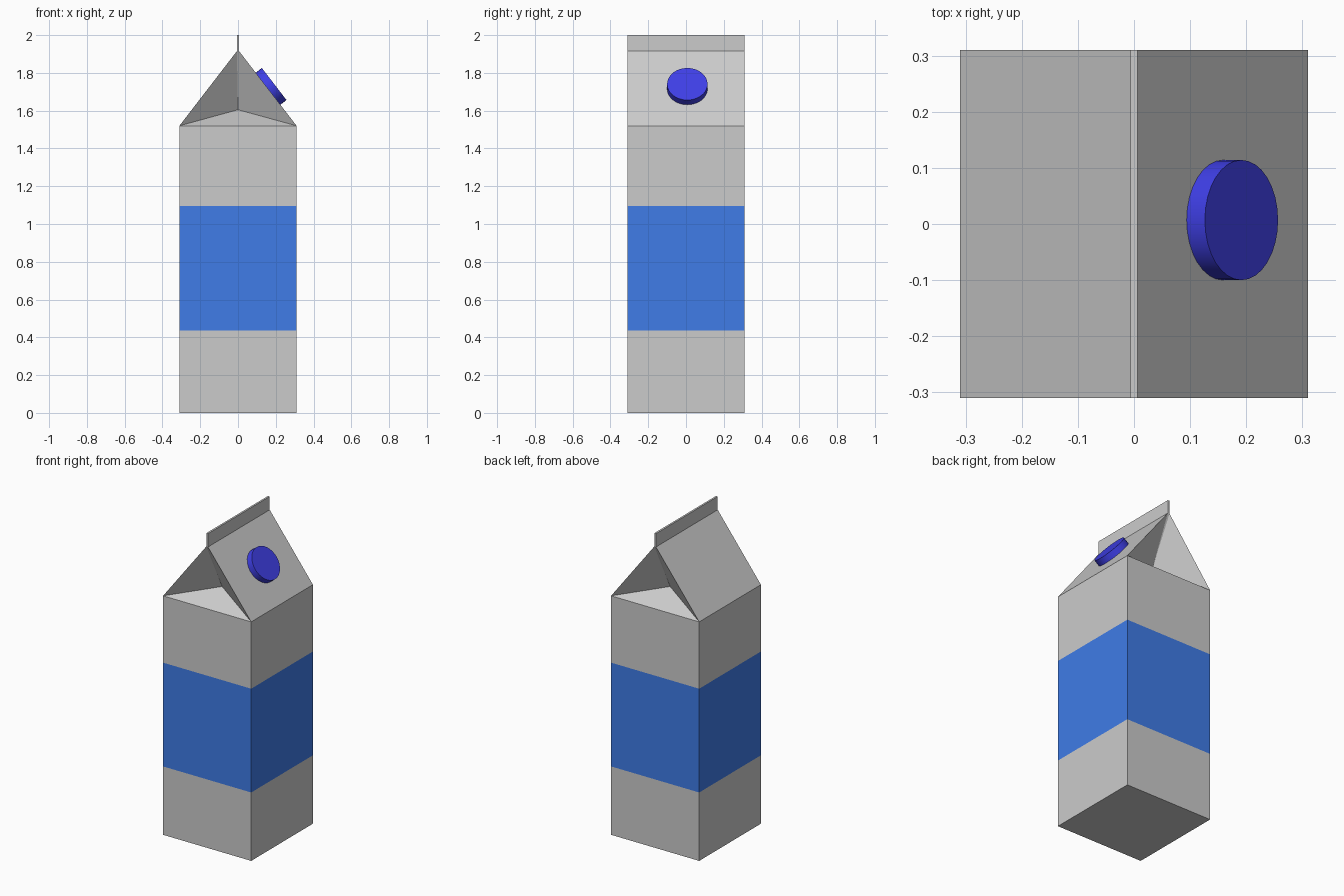
import bpy, bmesh, math
from mathutils import Vector

if "Cube" in bpy.data.objects:
    bpy.data.objects.remove(bpy.data.objects["Cube"])

H = 0.31                      # half width of the carton
FIN = 0.006                   # half thickness of the top seal
BAND_LOW, BAND_HIGH = 0.435, 1.095
EAVE, RIDGE, TOP = 1.52, 1.915, 2.0


def material(name, rgb):
    mat = bpy.data.materials.new(name)
    mat.diffuse_color = (*rgb, 1)
    mat.use_nodes = True
    mat.node_tree.nodes["Principled BSDF"].inputs["Base Color"].default_value = mat.diffuse_color
    return mat


def ring(bm, hx, z):
    return [bm.verts.new((sx * hx, sy * H, z))
            for sx, sy in ((-1, -1), (1, -1), (1, 1), (-1, 1))]


def walls(bm, low, high, sides=range(4)):
    for i in sides:
        j = (i + 1) % 4
        bm.faces.new((low[i], low[j], high[j], high[i]))


def finish(bm, name, mat=None):
    mesh = bpy.data.meshes.new(name)
    bm.to_mesh(mesh)
    bm.free()
    obj = bpy.data.objects.new(name, mesh)
    bpy.context.collection.objects.link(obj)
    if mat:
        mesh.materials.append(mat)
    return obj


# Lower carton: bottom and plain walls
bm = bmesh.new()
floor = ring(bm, H, 0)
walls(bm, floor, ring(bm, H, BAND_LOW))
bm.faces.new(floor[::-1])
finish(bm, "lower_carton")

# Coloured band flush with the walls
bm = bmesh.new()
walls(bm, ring(bm, H, BAND_LOW), ring(bm, H, BAND_HIGH))
finish(bm, "label_band", material("band_blue", (0.05, 0.2, 0.8)))

# Upper carton: walls, sloped roof, folded gable ends and top seal
bm = bmesh.new()
eave, ridge, top = ring(bm, H, EAVE), ring(bm, FIN, RIDGE), ring(bm, FIN, TOP)
walls(bm, ring(bm, H, BAND_HIGH), eave)
walls(bm, eave, ridge, (1, 3))
walls(bm, ridge, top)
bm.faces.new(top)
for i, sy in ((0, -1), (2, 1)):
    fold = bm.verts.new((0, sy * 0.16, 1.605))
    loop = (eave[i], eave[i + 1], ridge[i + 1], ridge[i])
    for k in range(4):
        bm.faces.new((loop[k], loop[(k + 1) % 4], fold))
finish(bm, "gable_top")

# Screw cap lying on the right roof slope
normal = Vector((RIDGE - EAVE, 0, H - FIN)).normalized()
depth = 0.042
seat = Vector((0.159, 0.007, 1.716))
bpy.ops.mesh.primitive_cylinder_add(
    vertices=32, radius=0.107, depth=depth,
    location=seat + normal * (depth / 2 - 0.001),
    rotation=(0, math.atan2(normal.x, normal.z), 0))
cap = bpy.context.object
cap.name = "screw_cap"
cap.data.materials.append(material("cap_blue", (0.05, 0.05, 0.8)))
bpy.ops.object.shade_smooth_by_angle()
